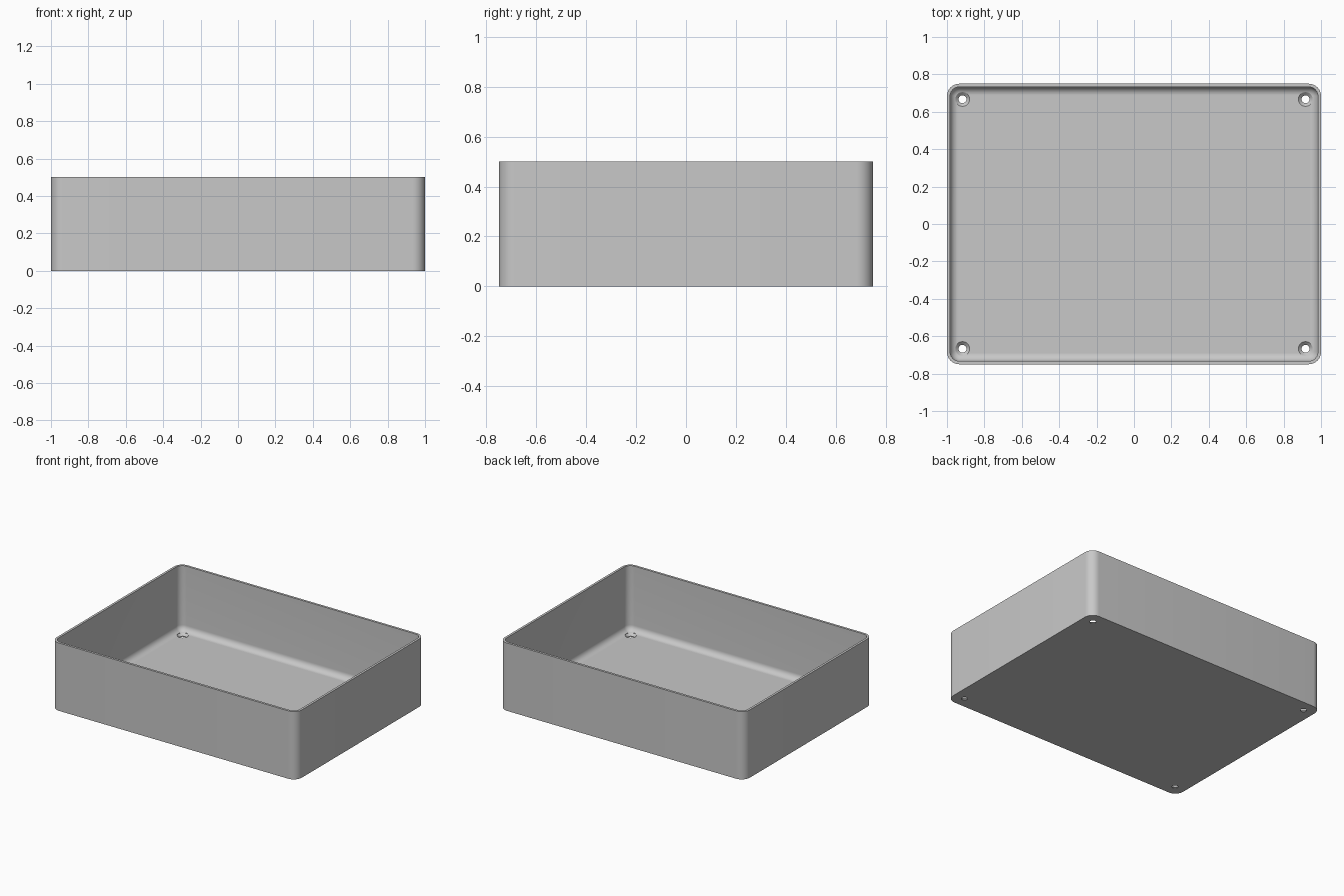
import bpy, bmesh
from math import sin, cos, pi

if "Cube" in bpy.data.objects:
    bpy.data.objects.remove(bpy.data.objects["Cube"], do_unlink=True)

HALF_X, HALF_Y, HEIGHT = 1.0, 0.75, 0.5
CORNER, WALL, FLOOR, FILLET = 0.066, 0.017, 0.02, 0.044
HOLE_X, HOLE_Y = 0.917, 0.667
CORNER_STEPS, FILLET_STEPS, HOLE_SIDES = 10, 10, 32

grey = bpy.data.materials.new("plain grey")
grey.use_nodes = True
colour = (0.58, 0.58, 0.58, 1)
grey.diffuse_color = colour
grey.node_tree.nodes["Principled BSDF"].inputs["Base Color"].default_value = colour


def make_object(name, bm):
    bmesh.ops.recalc_face_normals(bm, faces=bm.faces)
    mesh = bpy.data.meshes.new(name)
    bm.to_mesh(mesh)
    bm.free()
    obj = bpy.data.objects.new(name, mesh)
    bpy.context.collection.objects.link(obj)
    mesh.materials.append(grey)
    return obj


def bridge(bm, a, b):
    for i in range(len(a)):
        j = (i + 1) % len(a)
        bm.faces.new((a[i], a[j], b[j], b[i]))


def rounded_loop(bm, inset, z):
    """Rounded rectangle, inset from the outer wall."""
    r = CORNER - inset
    cx, cy = HALF_X - CORNER, HALF_Y - CORNER
    loop = []
    for q, (sx, sy) in enumerate(((1, 1), (-1, 1), (-1, -1), (1, -1))):
        for i in range(CORNER_STEPS + 1):
            a = (q + i / CORNER_STEPS) * pi / 2
            loop.append(bm.verts.new((sx * cx + r * cos(a), sy * cy + r * sin(a), z)))
    return loop


# Tray: outer wall, rim, inner wall, then a rounded transition to the floor
bm = bmesh.new()
profile = [(0, 0), (0, HEIGHT), (WALL, HEIGHT)]
for i in range(FILLET_STEPS + 1):
    a = i / FILLET_STEPS * pi / 2
    profile.append((WALL + FILLET * (1 - cos(a)), FLOOR + FILLET * (1 - sin(a))))
loops = [rounded_loop(bm, d, z) for d, z in profile]
for a, b in zip(loops, loops[1:]):
    bridge(bm, a, b)
bm.faces.new(loops[0])
bm.faces.new(loops[-1])
tray = make_object("tray", bm)

# Cutter: four countersunk screw holes
bm = bmesh.new()
hole_profile = [(0.021, -0.05), (0.021, 0.004), (0.038, FLOOR), (0.038, 0.1)]
for sx in (-1, 1):
    for sy in (-1, 1):
        rings = []
        for r, z in hole_profile:
            angles = [2 * pi * i / HOLE_SIDES for i in range(HOLE_SIDES)]
            rings.append([bm.verts.new((sx * HOLE_X + r * cos(a), sy * HOLE_Y + r * sin(a), z))
                          for a in angles])
        for a, b in zip(rings, rings[1:]):
            bridge(bm, a, b)
        bm.faces.new(rings[0])
        bm.faces.new(rings[-1])
cutter = make_object("screw_hole_cutter", bm)

# Cut the holes and finish the shading
cut = tray.modifiers.new("screw_holes", 'BOOLEAN')
cut.operation = 'DIFFERENCE'
cut.solver = 'EXACT'
cut.object = cutter
bpy.ops.object.select_all(action='DESELECT')
bpy.context.view_layer.objects.active = tray
tray.select_set(True)
bpy.ops.object.modifier_apply(modifier=cut.name)
bpy.data.objects.remove(cutter, do_unlink=True)
bpy.ops.object.shade_smooth_by_angle(angle=pi / 6)
